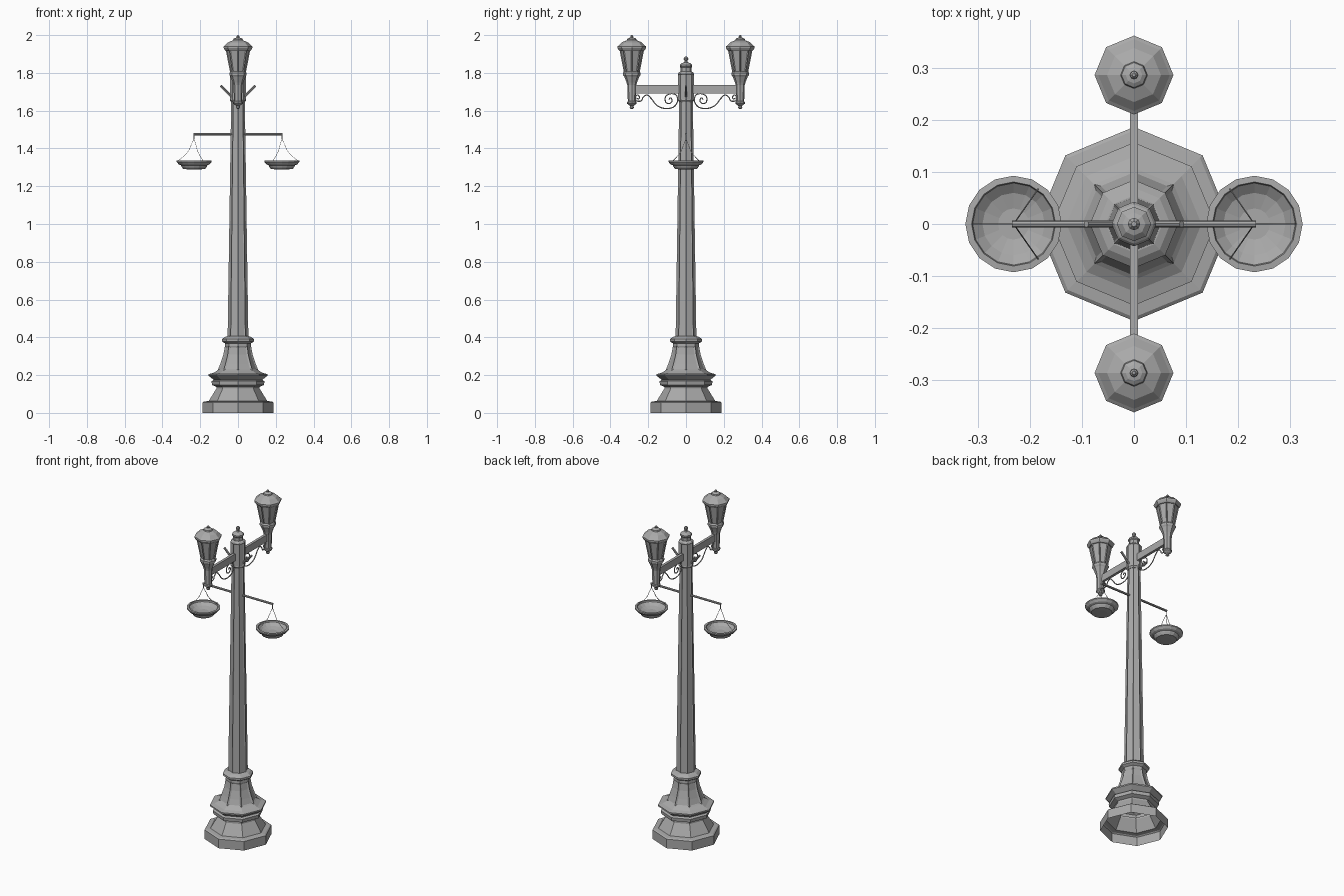
import bpy, bmesh, math
from mathutils import Vector

if "Cube" in bpy.data.objects:
    bpy.data.objects.remove(bpy.data.objects["Cube"])

grey = bpy.data.materials.new("cast iron grey")
grey.diffuse_color = (0.4, 0.4, 0.4, 1)
grey.use_nodes = True
grey.node_tree.nodes["Principled BSDF"].inputs["Base Color"].default_value = grey.diffuse_color


def finish(name, bm):
    mesh = bpy.data.meshes.new(name)
    bmesh.ops.recalc_face_normals(bm, faces=bm.faces)
    bm.to_mesh(mesh)
    bm.free()
    mesh.materials.append(grey)
    ob = bpy.data.objects.new(name, mesh)
    bpy.context.collection.objects.link(ob)
    return ob


def lathe(name, profile, sides=8, center=(0, 0), cap=(True, True), panels=None):
    """Spin (radius, z) points; panels = (low z, high z, border, depth) sinks each side."""
    bm = bmesh.new()
    rings = []
    for r, z in profile:
        rings.append([bm.verts.new((center[0] + r * math.cos(2 * math.pi * i / sides),
                                    center[1] + r * math.sin(2 * math.pi * i / sides), z))
                      for i in range(sides)])
    columns = [[] for _ in range(sides)]
    for (a, b), (p, q) in zip(zip(rings, rings[1:]), zip(profile, profile[1:])):
        for i in range(sides):
            j = (i + 1) % sides
            f = bm.faces.new((a[i], a[j], b[j], b[i]))
            if panels and p[1] >= panels[0] - 1e-4 and q[1] <= panels[1] + 1e-4:
                columns[i].append(f)
    if cap[0]:
        bm.faces.new(rings[0][::-1])
    if cap[1]:
        bm.faces.new(rings[-1])
    bm.normal_update()
    if panels:
        for faces in columns:
            bmesh.ops.inset_region(bm, faces=faces, thickness=panels[2], depth=-panels[3],
                                   use_even_offset=True, use_boundary=True)
    return finish(name, bm)


def box(name, lo, hi):
    bm = bmesh.new()
    bmesh.ops.create_cube(bm, size=1)
    for v in bm.verts:
        v.co = Vector([(l + h) / 2 + c * (h - l) for l, h, c in zip(lo, hi, v.co)])
    return finish(name, bm)


def tube(name, points, radius, sides=6, smooth=False):
    """Sweep a round rod through points, optionally rounding the path first."""
    pts = [Vector(p) for p in points]
    if smooth:
        ext = [2 * pts[0] - pts[1]] + pts + [2 * pts[-1] - pts[-2]]
        path = []
        for a, b, c, d in zip(ext, ext[1:], ext[2:], ext[3:]):
            for k in range(4):
                t = k / 4
                path.append(0.5 * (2 * b + (c - a) * t + (2 * a - 5 * b + 4 * c - d) * t * t
                                   + (3 * b - a - 3 * c + d) * t ** 3))
        pts = path + [pts[-1]]
    bm = bmesh.new()
    rings = []
    normal = None
    for i, p in enumerate(pts):
        d = (pts[min(i + 1, len(pts) - 1)] - pts[max(i - 1, 0)]).normalized()
        if normal is None:
            normal = d.orthogonal()
        normal = (normal - d * normal.dot(d)).normalized()
        side = d.cross(normal)
        rings.append([bm.verts.new(p + radius * (normal * math.cos(2 * math.pi * k / sides)
                                                 + side * math.sin(2 * math.pi * k / sides)))
                      for k in range(sides)])
    for a, b in zip(rings, rings[1:]):
        for k in range(sides):
            bm.faces.new((a[k], a[(k + 1) % sides], b[(k + 1) % sides], b[k]))
    bm.faces.new(rings[0][::-1])
    bm.faces.new(rings[-1])
    return finish(name, bm)


# Stepped octagonal plinth, open underneath
lathe("plinth", [(0.187, 0), (0.187, 0.055), (0.18, 0.06), (0.155, 0.063), (0.115, 0.128),
                 (0.115, 0.138), (0.138, 0.148), (0.14, 0.168), (0.128, 0.175),
                 (0.157, 0.197), (0.157, 0.205), (0.13, 0.212)], cap=(False, True))
# Flared skirt with sunken panels, then the collar
lathe("skirt", [(0.13, 0.212), (0.108, 0.225), (0.092, 0.265), (0.077, 0.31), (0.069, 0.355),
                (0.068, 0.37)], cap=(False, False), panels=(0.225, 0.355, 0.009, 0.005))
lathe("collar", [(0.068, 0.368), (0.085, 0.378), (0.085, 0.39), (0.07, 0.402), (0.055, 0.407)])
# Tapered shaft with shallow flutes
lathe("shaft", [(0.055, 0.4), (0.036, 1.66)], panels=(0.4, 1.66, 0.005, 0.003))
# Head of the post with stepped cap and finial
lathe("post_head", [(0.036, 1.645), (0.043, 1.655), (0.043, 1.795), (0.038, 1.802), (0.029, 1.808),
                    (0.029, 1.828), (0.033, 1.833), (0.033, 1.842), (0.022, 1.852),
                    (0.010, 1.856), (0.007, 1.864), (0.012, 1.871), (0.012, 1.877),
                    (0.005, 1.886)], panels=(1.655, 1.795, 0.005, 0.003))

# Cross beam carrying the lanterns
box("cross_beam", (-0.008, -0.275, 1.692), (0.008, 0.275, 1.735))

# Rod for the hanging baskets
tube("basket_rod", [(-0.235, 0, 1.476), (0.235, 0, 1.476)], 0.0065, 8)

SCROLL = [(.262, 1.667), (.252, 1.662), (.246, 1.672), (.257, 1.683), (.27, 1.672), (.262, 1.652),
          (.237, 1.652), (.226, 1.672), (.205, 1.683), (.182, 1.662), (.155, 1.628), (.115, 1.612),
          (.07, 1.617), (.046, 1.645), (.05, 1.68), (.08, 1.69), (.108, 1.675), (.107, 1.645),
          (.085, 1.638), (.073, 1.655), (.083, 1.668), (.091, 1.658)]

for s, end in ((-1, "a"), (1, "b")):
    # Lantern: stem, panelled body, roof
    c = (0, s * 0.287)
    lathe("lantern_stem_" + end, [(0.006, 1.61), (0.011, 1.615), (0.009, 1.625), (0.019, 1.632),
                                  (0.025, 1.637), (0.025, 1.645), (0.021, 1.65), (0.024, 1.735),
                                  (0.028, 1.75), (0.04, 1.78), (0.046, 1.788), (0.046, 1.8),
                                  (0.041, 1.805)], center=c)
    lathe("lantern_body_" + end, [(0.042, 1.803), (0.065, 1.922)], center=c,
          panels=(1.803, 1.922, 0.005, 0.004))
    lathe("lantern_roof_" + end, [(0.065, 1.917), (0.07, 1.922), (0.076, 1.932), (0.076, 1.94),
                                  (0.069, 1.945), (0.052, 1.962), (0.026, 1.973), (0.024, 1.98),
                                  (0.016, 1.985), (0.007, 1.987), (0.008, 1.994), (0.003, 2.0)],
          center=c)
    # Scrolled bracket under the beam
    tube("scroll_bracket_" + end, [(0, s * y, z) for y, z in SCROLL], 0.0032, 6, True)

    # Short slanted peg on the post head
    tube("banner_peg_" + end, [(s * 0.025, 0, 1.665), (s * 0.092, 0, 1.732)], 0.0065, 8)

    # Hanging dish with a wide rim and hollow inside
    x = s * 0.232
    lathe("dish_" + end, [(0.03, 1.289), (0.058, 1.291), (0.068, 1.305), (0.07, 1.311),
                          (0.082, 1.316), (0.093, 1.329), (0.093, 1.336), (0.081, 1.337),
                          (0.079, 1.329), (0.06, 1.314), (0.03, 1.306)], 16, (x, 0))
    # Hook and curved hanging wires
    tube("hook_" + end, [(x, 0, 1.476), (x, 0, 1.448)], 0.003)
    for k, a in enumerate((55, 180, 305)):
        dx, dy = s * -math.cos(math.radians(a)), math.sin(math.radians(a))
        tube(f"wire_{end}_{k}", [(x + r * dx, r * dy, z) for r, z in
                                 ((0, 1.452), (0.015, 1.42), (0.03, 1.388), (0.052, 1.362),
                                  (0.084, 1.335))], 0.0013, 4, True)
